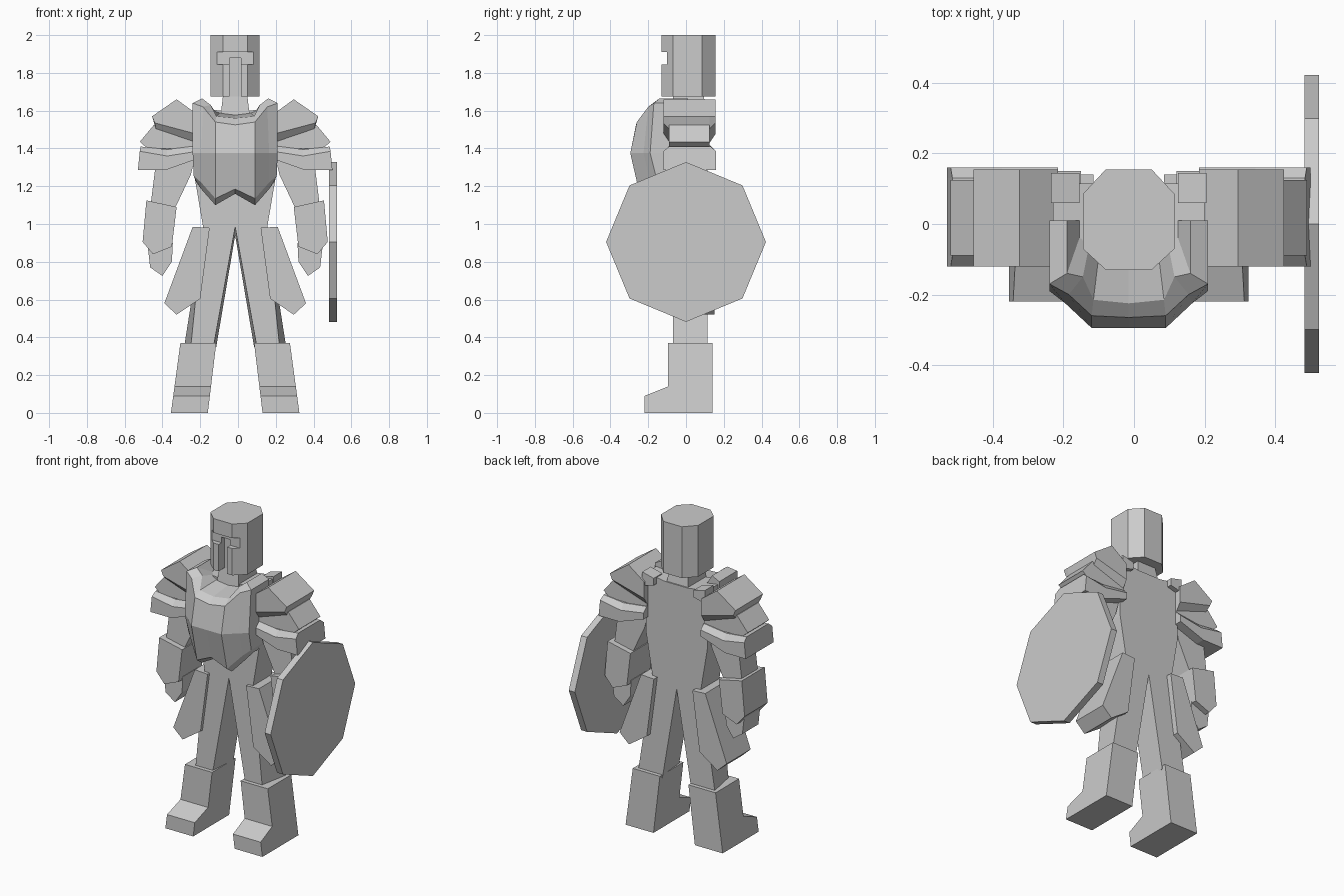
import bpy
import bmesh
import math

CENTRE = -0.015   # the body's mirror plane; the shield pushes it off the origin

start_cube = bpy.data.objects.get("Cube")
if start_cube:
    bpy.data.objects.remove(start_cube, do_unlink=True)

steel = bpy.data.materials.new("plain_grey")
steel.use_nodes = True
grey = (0.6, 0.6, 0.6, 1.0)
steel.diffuse_color = grey
steel.node_tree.nodes["Principled BSDF"].inputs["Base Color"].default_value = grey


def loft(name, rings, mirrored=True):
    """Skin equal-length rings of points, cap both ends, mirror across the body."""
    bm = bmesh.new()
    rows = [[bm.verts.new(point) for point in ring] for ring in rings]
    count = len(rows[0])
    for low, high in zip(rows, rows[1:]):
        for i in range(count):
            j = (i + 1) % count
            bm.faces.new((low[i], low[j], high[j], high[i]))
    bm.faces.new(rows[0])
    bm.faces.new(rows[-1])
    bmesh.ops.recalc_face_normals(bm, faces=bm.faces)
    if mirrored:
        seam = [f for f in bm.faces if all(abs(v.co.x) < 1e-5 for v in f.verts)]
        bmesh.ops.delete(bm, geom=seam, context="FACES")
    mesh = bpy.data.meshes.new(name)
    bm.to_mesh(mesh)
    bm.free()
    mesh.materials.append(steel)
    part = bpy.data.objects.new(name, mesh)
    bpy.context.collection.objects.link(part)
    if mirrored:
        part.location.x = CENTRE
        part.modifiers.new("both_sides", "MIRROR")
    return part


def slab(name, outline, front, back, core=None, slope=.03):
    """Extrude a front (x, z) outline along y; a core outline makes sloped rims."""
    layers = [(outline, front), (outline, back)]
    if core:
        layers[1:1] = [(core, front + slope), (core, back - slope)]
    return loft(name, [[(x, y, z) for x, z in shape] for shape, y in layers])


def column(name, section, bottom, top, flare=1.0):
    """Extrude a half plan (x, y) section upwards, with a scaled base."""
    return loft(name, [[(x * flare, y * flare, bottom) for x, y in section],
                       [(x, y, top) for x, y in section]])


# Helmet with a T-shaped visor: a shallow eye slit and a deeper breathing slot
helmet = column("helmet", [(0, -.13), (.065, -.13), (.13, -.07), (.13, .085),
                           (.065, .155), (0, .155)], 1.675, 2)
for label, half_width, low, high, depth in (("eye_slit", .1, 1.845, 1.91, -.1),
                                            ("breathing_slot", .03, 1.65, 1.88, -.07)):
    cutter = slab(label + "_cutter", [(0, low), (half_width, low),
                                      (half_width, high), (0, high)], -.2, depth)
    cutter.hide_render = True
    cutter.hide_viewport = True
    cut = helmet.modifiers.new(label, "BOOLEAN")
    cut.operation = "DIFFERENCE"
    cut.solver = "EXACT"
    cut.object = cutter

# Neck
column("neck", [(0, -.065), (.062, -.065), (.062, .09), (0, .09)], 1.57, 1.7, flare=1.25)

# Torso and legs in one piece, slimmer at the front of the legs
back_outline = [(0, 1.6), (.08, 1.6), (.215, 1.62), (.215, 1.25), (.17, .985),
                (.27, .35), (.1, .35), (0, .94)]
front_outline = back_outline[:5] + [(.235, .35), (.115, .35), (0, .985)]
loft("torso_and_legs", [[(x, -.07, z) for x, z in front_outline],
                        [(x, .115, z) for x, z in back_outline]])

# Breastplate: one closed section per column, from the middle to the side
# each section runs hem, ridge, collar, collar rim, inner neck, underside of the hem
loft("breastplate", [
    [(0, -.25, 1.185), (0, -.295, 1.375), (0, -.265, 1.525),
     (0, -.225, 1.56), (0, -.05, 1.58), (0, -.2, 1.16)],
    [(.105, -.24, 1.135), (.105, -.295, 1.375), (.105, -.26, 1.54),
     (.1, -.215, 1.57), (.08, -.05, 1.59), (.105, -.19, 1.1)],
    [(.18, -.19, 1.22), (.18, -.225, 1.375), (.17, -.2, 1.62),
     (.13, -.15, 1.63), (.11, -.05, 1.6), (.18, -.15, 1.185)],
    [(.22, -.16, 1.255), (.225, -.19, 1.375), (.225, -.17, 1.64),
     (.175, -.14, 1.665), (.14, -.04, 1.61), (.205, -.12, 1.22)],
    [(.22, .01, 1.255), (.225, .01, 1.375), (.225, .01, 1.64),
     (.175, .01, 1.665), (.14, .01, 1.61), (.205, .01, 1.22)],
])

# Straps behind the shoulders
slab("shoulder_strap", [(.14, 1.57), (.14, 1.615), (.22, 1.635), (.22, 1.55)], .06, .145)

# Layered shoulder plates
slab("upper_shoulder_plate",
     [(.2, 1.58), (.31, 1.66), (.44, 1.57), (.425, 1.535), (.2, 1.475)], -.12, .155,
     core=[(.2, 1.58), (.31, 1.66), (.44, 1.57), (.42, 1.505), (.2, 1.43)])
slab("middle_shoulder_plate", [(.2, 1.5), (.43, 1.525), (.505, 1.435), (.465, 1.4),
                               (.36, 1.4), (.2, 1.39)], -.09, .125)
slab("lower_shoulder_plate",
     [(.2, 1.385), (.36, 1.36), (.505, 1.385), (.515, 1.285), (.37, 1.285), (.2, 1.345)],
     -.12, .16,
     core=[(.2, 1.415), (.36, 1.395), (.5, 1.41), (.515, 1.285), (.37, 1.285), (.2, 1.345)])

# Arms
slab("upper_arm", [(.2, 1.4), (.42, 1.4), (.425, 1.28), (.45, 1.08), (.32, 1.08),
                   (.235, 1.26)], -.06, .1)
slab("gauntlet", [(.47, 1.125), (.31, 1.09), (.335, .88), (.435, .84), (.49, .905)],
     -.095, .135)
slab("hand", [(.465, .9), (.33, .9), (.335, .8), (.385, .725), (.45, .77)], -.06, .1)

# Hanging hip guards
slab("hip_guard", [(.225, .985), (.135, .98), (.185, .605), (.31, .52), (.375, .58)],
     -.09, .15)


# Boots: a side profile in (y, z), leaning inwards with height
def boot_wall(foot, cuff):
    profile = [(.14, 0), (-.22, 0), (-.22, .09), (-.095, .14), (-.095, .37), (.14, .37)]
    return [(foot + (cuff - foot) * z / .37, y, z) for y, z in profile]


loft("boot", [boot_wall(.145, .1), boot_wall(.34, .29)])

# Eight-sided shield beside the left hand
corners = [math.radians(45 * step) for step in range(8)]
loft("shield", [[(x, .423 * math.cos(a), .905 + .423 * math.sin(a)) for a in corners]
                for x in (.483, .525)], mirrored=False)
